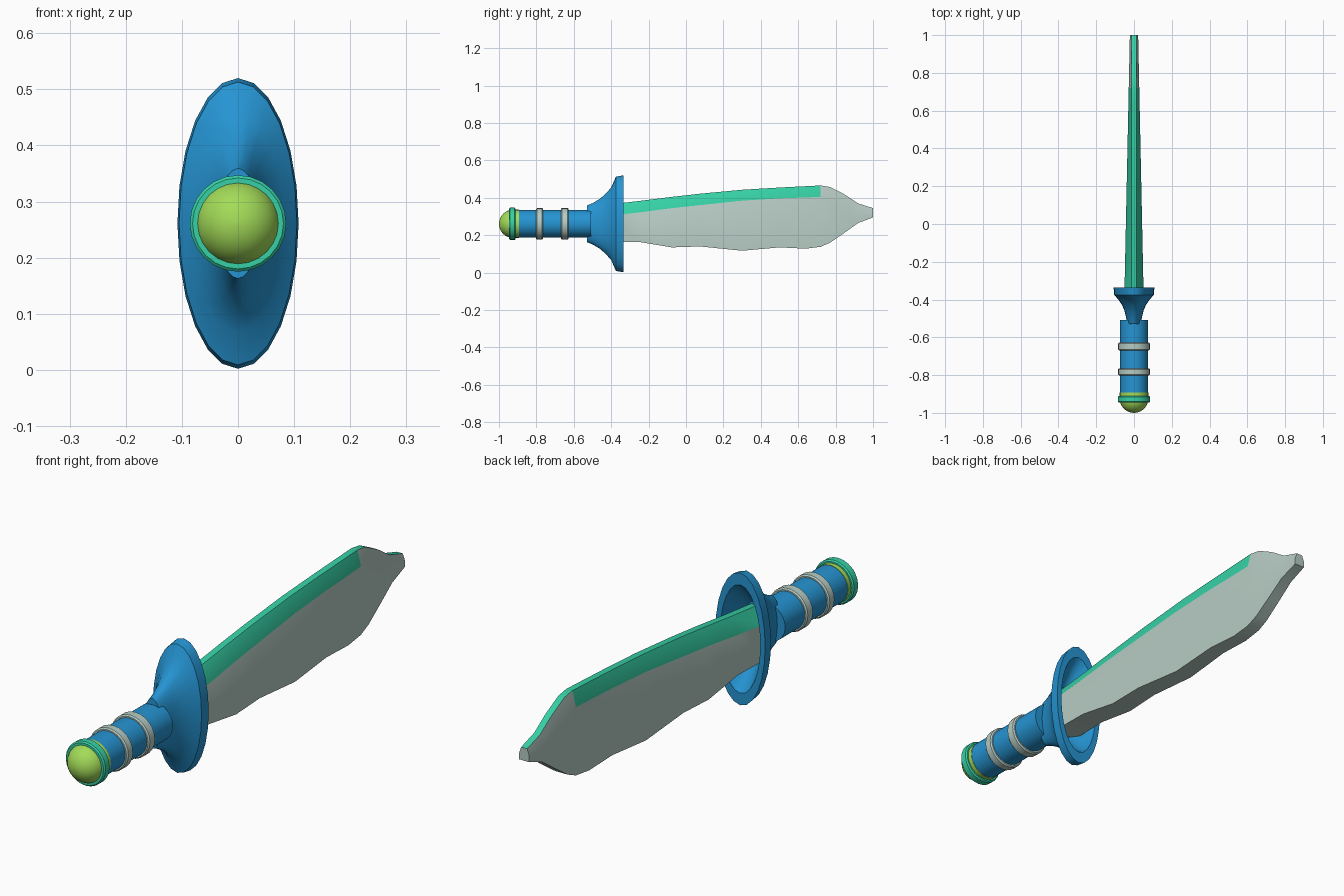
import bpy, bmesh, math

if "Cube" in bpy.data.objects:
    bpy.data.objects.remove(bpy.data.objects["Cube"])

CZ = 0.261  # height of the long axis


def material(name, hex_code):
    lin = []
    for i in (0, 2, 4):
        c = int(hex_code[i:i + 2], 16) / 255
        lin.append(c / 12.92 if c <= 0.04045 else ((c + 0.055) / 1.055) ** 2.4)
    m = bpy.data.materials.new(name)
    m.diffuse_color = (*lin, 1)
    m.use_nodes = True
    m.node_tree.nodes["Principled BSDF"].inputs["Base Color"].default_value = m.diffuse_color
    return m


blue = material("blue", "2594D2")
green = material("teal green", "36D1A6")
lime = material("lime", "A3DB58")
grey = material("pale grey", "B6CBC3")


def finish(name, bm, mats, angle=35):
    bmesh.ops.remove_doubles(bm, verts=bm.verts, dist=1e-5)
    bmesh.ops.recalc_face_normals(bm, faces=bm.faces)
    me = bpy.data.meshes.new(name)
    bm.to_mesh(me)
    bm.free()
    ob = bpy.data.objects.new(name, me)
    bpy.context.collection.objects.link(ob)
    for m in mats:
        me.materials.append(m)
    bpy.ops.object.select_all(action='DESELECT')
    ob.select_set(True)
    bpy.context.view_layer.objects.active = ob
    bpy.ops.object.shade_smooth_by_angle(angle=math.radians(angle))
    return ob


def loft(bm, sections):
    """Skin a list of equal-length point loops and cap both ends."""
    loops = [[bm.verts.new(p) for p in s] for s in sections]
    n = len(loops[0])
    for a, b in zip(loops, loops[1:]):
        for i in range(n):
            j = (i + 1) % n
            bm.faces.new((a[i], a[j], b[j], b[i]))
    bm.faces.new(loops[0])
    bm.faces.new(loops[-1])


def turned(name, mat, stations, n=24):
    """Elliptical rings (y, x radius, z radius) along the long axis."""
    bm = bmesh.new()
    loft(bm, [[(rx * math.sin(2 * math.pi * i / n), y,
                CZ + rz * math.cos(2 * math.pi * i / n)) for i in range(n)]
              for y, rx, rz in stations])
    return finish(name, bm, [mat])


def band(name, mat, y0, y1, r):
    b = 0.005
    turned(name, mat, [(y, q, q) for y, q in
                       ((y0, r - b), (y0 + b, r), (y1 - b, r), (y1, r - b))])


# Grip with two bands
turned("grip", blue, [(-0.91, 0.074, 0.074), (-0.507, 0.074, 0.074)])
band("grip_band_rear", grey, -0.802, -0.764, 0.084)
band("grip_band_front", grey, -0.669, -0.628, 0.084)

# Rounded pommel and its collar
R = 0.0755
dome = [(-0.9245 - R * math.cos(t), R * math.sin(t))
        for t in (math.pi / 2 * max(k, 0.02) / 8 for k in range(9))]
turned("pommel", lime, [(y, r, r) for y, r in dome + [(-0.893, R)]])
band("pommel_collar", green, -0.946, -0.911, 0.086)

# Flared oval guard, hollow on the blade side
turned("guard", blue, [
    (-0.53, 0.037, 0.098), (-0.50, 0.041, 0.110), (-0.46, 0.050, 0.134),
    (-0.43, 0.063, 0.160), (-0.40, 0.083, 0.194), (-0.375, 0.105, 0.252),
    (-0.335, 0.108, 0.259), (-0.335, 0.087, 0.212), (-0.37, 0.073, 0.180),
    (-0.42, 0.048, 0.115)])

# Blade: y, spine height, bevel line height, lower edge height
outline = [
    (-0.425, .363, .303, .163), (-0.25, .383, .322, .164),
    (-0.075, .405, .345, .135), (0.075, .422, .361, .140),
    (0.30, .443, .385, .117), (0.50, .455, .397, .135),
    (0.64, .462, .402, .128), (0.72, .466, .405, .138),
    (0.77, .458, .396, .160), (0.85, .417, .345, .215),
    (0.92, .370, .318, .265), (1.0, .345, .320, .295)]
sections = []
for y, top, bevel, low in outline:
    w = 0.05 - 0.028 * (y + 0.33) / 1.33
    half = [(0.013, top), (w, bevel), (w, low)]
    sections.append([(x, y, z) for x, z in half] +
                    [(-x, y, z) for x, z in reversed(half)])
bm = bmesh.new()
loft(bm, sections)
bmesh.ops.recalc_face_normals(bm, faces=bm.faces)
# Spine and its bevels are green, the rest grey
for f in bm.faces:
    f.material_index = int(f.normal.z > 0.25)
finish("blade", bm, [grey, green], 30)
